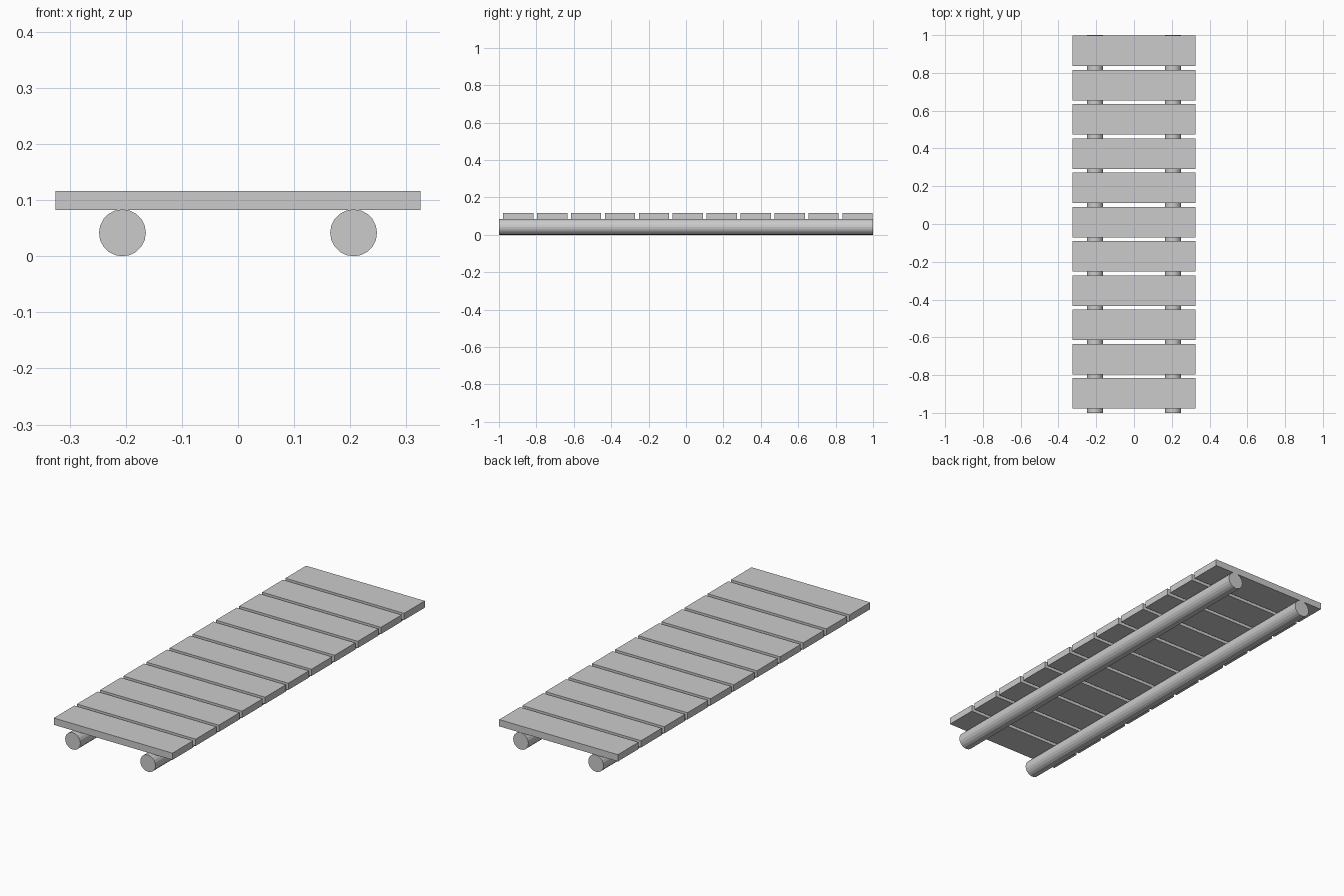
import bpy
from math import pi

if "Cube" in bpy.data.objects:
    bpy.data.objects.remove(bpy.data.objects["Cube"])

PLANKS = 11
DEPTH, PITCH = 0.162, 0.1814
LAST_Y = 0.998 - DEPTH / 2
RADIUS = 0.0418


def plank(index):
    y = LAST_Y - index * PITCH
    bpy.ops.mesh.primitive_cube_add(size=1, location=(0, y, 0.0992))
    ob = bpy.context.object
    ob.name = f"deck_plank_{index + 1}"
    ob.scale = (0.651, DEPTH, 0.0336)
    bpy.ops.object.transform_apply(location=False, rotation=False, scale=True)


def log(name, x):
    bpy.ops.mesh.primitive_cylinder_add(
        vertices=20, radius=RADIUS, depth=2,
        location=(x, 0, RADIUS), rotation=(pi / 2, 0, 0))
    bpy.context.object.name = name


# Deck boards, evenly spaced along the walkway
for i in range(PLANKS):
    plank(i)

# Round support logs running the full length
log("left_support_log", -0.206)
log("right_support_log", 0.206)
